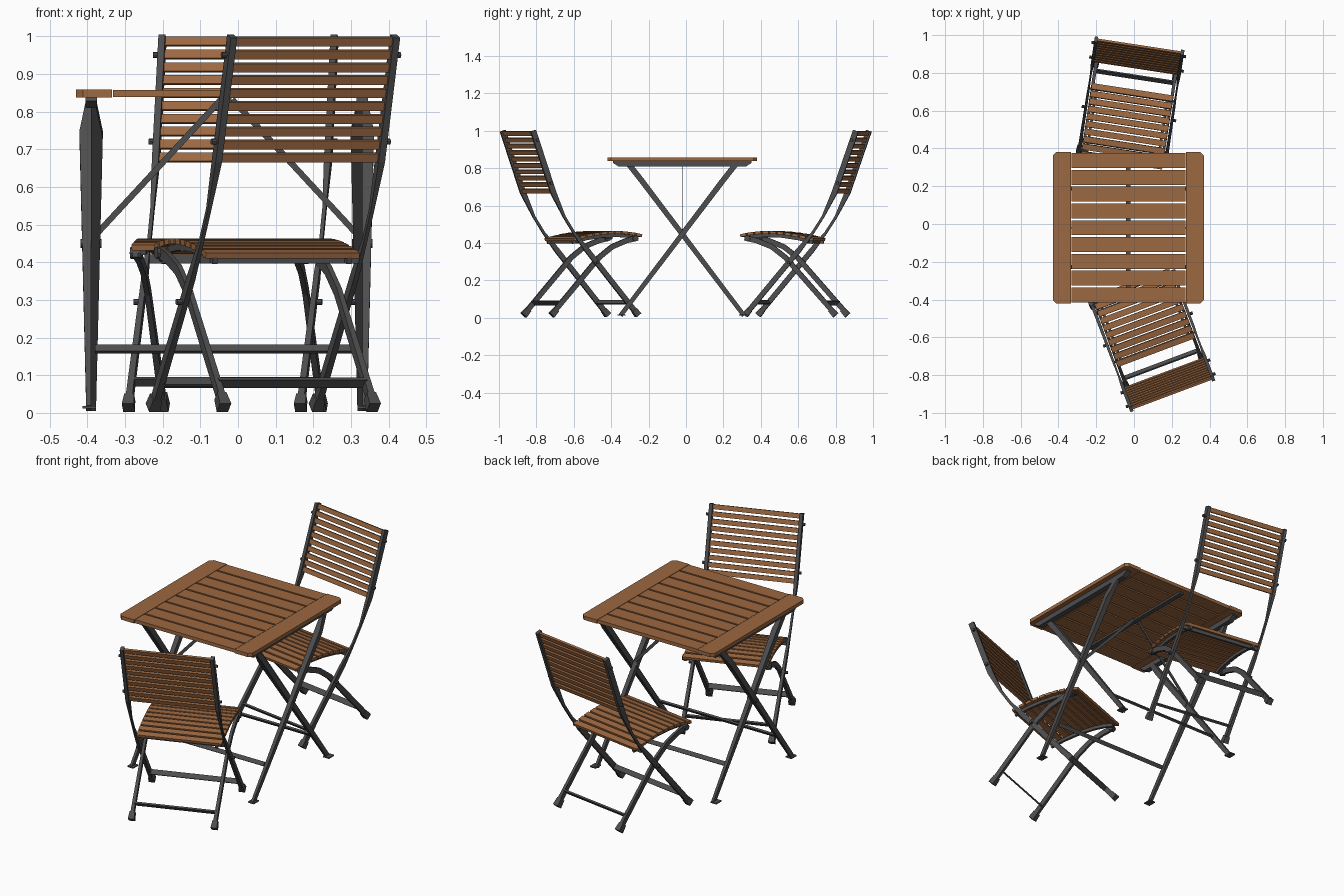
import bpy, bmesh, math
from mathutils import Matrix, Vector

if "Cube" in bpy.data.objects:
    bpy.data.objects.remove(bpy.data.objects["Cube"])


def material(name, rgb):
    m = bpy.data.materials.new(name)
    m.diffuse_color = (*rgb, 1)
    m.use_nodes = True
    m.node_tree.nodes["Principled BSDF"].inputs["Base Color"].default_value = m.diffuse_color
    return m


WOOD = material("warm wood", (0.33, 0.138, 0.052))
METAL = material("dark grey metal", (0.075, 0.075, 0.078))


class Part:
    """Collects simple solids into one named object."""
    def __init__(self):
        self.bm = bmesh.new()

    def box(self, c, size, tilt=0.0):
        m = (Matrix.Translation(c) @ Matrix.Rotation(tilt, 4, 'X')
             @ Matrix.Diagonal((*size, 1)))
        bmesh.ops.create_cube(self.bm, size=1, matrix=m)

    def bolt(self, c, r, length):
        m = Matrix.Translation(c) @ Matrix.Rotation(math.pi / 2, 4, 'Y')
        bmesh.ops.create_cone(self.bm, cap_ends=True, segments=8, radius1=r,
                              radius2=r, depth=length, matrix=m)

    def bar(self, pts):
        """Flat bar along a path in the yz plane; points are (x, y, z, width, thickness in x)."""
        rings = []
        for i, (x, y, z, w, th) in enumerate(pts):
            a, b = pts[max(i - 1, 0)], pts[min(i + 1, len(pts) - 1)]
            d = Vector((0, b[1] - a[1], b[2] - a[2])).normalized()
            n = Vector((0, -d.z, d.y)) * w / 2
            p, s = Vector((x, y, z)), Vector((th / 2, 0, 0))
            rings.append([self.bm.verts.new(q) for q in
                          (p + n + s, p + n - s, p - n - s, p - n + s)])
        for r, q in zip(rings, rings[1:]):
            for k in range(4):
                self.bm.faces.new((r[k], r[(k + 1) % 4], q[(k + 1) % 4], q[k]))
        self.bm.faces.new(rings[0])
        self.bm.faces.new(rings[-1][::-1])

    def plate(self, outline, z, h):
        f = self.bm.faces.new([self.bm.verts.new((x, y, z)) for x, y in outline])
        new = bmesh.ops.extrude_face_region(self.bm, geom=[f])['geom']
        bmesh.ops.translate(self.bm, vec=(0, 0, h),
                            verts=[v for v in new if isinstance(v, bmesh.types.BMVert)])

    def finish(self, name, mat, matrix):
        bmesh.ops.recalc_face_normals(self.bm, faces=self.bm.faces)
        me = bpy.data.meshes.new(name)
        self.bm.to_mesh(me)
        self.bm.free()
        me.materials.append(mat)
        ob = bpy.data.objects.new(name, me)
        ob.matrix_world = matrix
        bpy.context.collection.objects.link(ob)


def table(matrix):
    # slatted top with two end boards, outer corners cut
    top = Part()
    pitch = 0.8 / 9
    for i in range(9):
        top.box((0, -0.4 + pitch * (i + 0.5), 0.848), (0.604, pitch - 0.01, 0.019))
    for s in (-1, 1):
        a, b, c = 0.304 * s, 0.4 * s, 0.382 * s
        top.plate([(a, -0.4), (c, -0.4), (b, -0.382), (b, 0.382), (c, 0.4), (a, 0.4)],
                  0.838, 0.02)
    top.finish("table_top", WOOD, matrix)

    # rails under the top
    rails = Part()
    for x in (-0.36, 0.36):
        rails.bar([(x, -0.37, 0.833, 0.01, 0.03), (x, -0.34, 0.823, 0.028, 0.03),
                   (x, 0.34, 0.823, 0.028, 0.03), (x, 0.37, 0.833, 0.01, 0.03)])
    rails.box((0, 0, 0.832), (0.025, 0.74, 0.011))
    rails.finish("table_rails", METAL, matrix)

    # crossed legs, wide near the top, with small foot plates and stretchers
    legs = Part()
    for s in (-1, 1):
        for d, o in ((-1, 1), (1, -1)):
            pts = []
            for y, z, w, th in ((-0.285, 0.82, 0.03, 0.014), (-0.222, 0.74, 0.03, 0.031),
                                (0.33, 0.012, 0.024, 0.013)):
                pts.append((s * (0.36 + o * th / 2), d * y, z, w, th))
            legs.bar(pts)
            legs.box((s * 0.365, d * 0.325, 0.015), (0.036, 0.045, 0.006))
        legs.bolt((s * 0.36, 0, 0.45), 0.012, 0.055)
    for y in (-0.208, 0.208):
        legs.box((0, y, 0.17), (0.70, 0.01, 0.022), 0.64 if y > 0 else -0.64)
    legs.finish("table_legs", METAL, matrix)

    # thin diagonal stays
    stays = Part()
    for s in (-1, 1):
        a, b = Vector((s * 0.35, 0, 0.47)), Vector((s * 0.015, 0, 0.832))
        d = b - a
        m = (Matrix.Translation((a + b) / 2) @ d.to_track_quat('Z', 'Y').to_matrix().to_4x4()
             @ Matrix.Diagonal((0.005, 0.016, d.length, 1)))
        bmesh.ops.create_cube(stays.bm, size=1, matrix=m)
    stays.finish("table_stays", METAL, matrix)


def seat_z(t):
    """Height of the gently domed seat, t measured forward from the back top."""
    return 0.463 - 0.6 * (t - 0.5) ** 2 - (0.3 * (t - 0.5) ** 2 if t > 0.5 else 0)


def chair(name, matrix):
    lean = -math.atan2(0.115, 0.33)

    # back slats
    back = Part()
    for i in range(10):
        z = 0.986 - 0.0342 * i
        back.box((0, -0.012 - (1 - z) * 0.348, z), (0.452, 0.012, 0.024), lean)
    back.finish(name + "_back_slats", WOOD, matrix)

    # seat slats following the dome
    seat = Part()
    for i in range(10):
        t = 0.262 + 0.0402 * i
        slope = math.atan2(seat_z(t - 0.01) - seat_z(t + 0.01), 0.02)
        seat.box((0, -t, seat_z(t) - 0.007), (0.436, 0.032, 0.015), slope)
    seat.finish(name + "_seat_slats", WOOD, matrix)

    # curved seat bearers and cross bar
    bearers = Part()
    for x in (-0.19, 0.19):
        bearers.bar([(x, -t, seat_z(t) - 0.022, 0.018, 0.014)
                     for t in (0.25, 0.33, 0.42, 0.51, 0.57, 0.62)])
    bearers.box((0, -0.275, 0.409), (0.45, 0.012, 0.024))
    bearers.finish(name + "_seat_bearers", METAL, matrix)

    # long frames: back posts running down to the front feet
    posts = Part()
    for s in (-1, 1):
        x = s * 0.231
        posts.bar([(x, -0.012, 1.0, 0.03, 0.018), (x, -0.127, 0.67, 0.03, 0.018),
                   (x, -0.19, 0.54, 0.014, 0.01), (x, -0.245, 0.455, 0.014, 0.01),
                   (x, -0.32, 0.362, 0.028, 0.014), (x, -0.598, 0.03, 0.027, 0.018)])
        posts.bar([(x, -0.588, 0.042, 0.03, 0.026), (x, -0.612, 0.014, 0.034, 0.032)])
        for y, z in ((-0.032, 0.95), (-0.11, 0.72), (-0.375, 0.295)):
            posts.bolt((x + s * 0.007, y, z), 0.008, 0.03)
    posts.box((0, -0.552, 0.083), (0.46, 0.009, 0.026), 0.7)
    posts.finish(name + "_back_posts", METAL, matrix)

    # bent frames: from the seat front down to the rear feet
    legs = Part()
    for s in (-1, 1):
        x = s * 0.212
        legs.bar([(x, -0.615, 0.428, 0.03, 0.014), (x, -0.55, 0.412, 0.028, 0.014),
                  (x, -0.47, 0.38, 0.028, 0.014), (x, -0.395, 0.322, 0.028, 0.014),
                  (x, -0.145, 0.04, 0.026, 0.018)])
        legs.bar([(x, -0.152, 0.045, 0.03, 0.026), (x, -0.124, 0.014, 0.034, 0.032)])
        legs.bolt((x, -0.6, 0.425), 0.016, 0.03)
    legs.box((0, -0.178, 0.08), (0.42, 0.009, 0.028), -0.7)
    legs.finish(name + "_rear_legs", METAL, matrix)


def place(x, y, deg):
    return Matrix.Translation((x, y, 0)) @ Matrix.Rotation(math.radians(deg), 4, 'Z')


table(place(-0.03, -0.02, 0))
chair("far_chair", place(0.03, 0.955, -8.7))
chair("near_chair", place(0.205, -0.91, 200.5))
